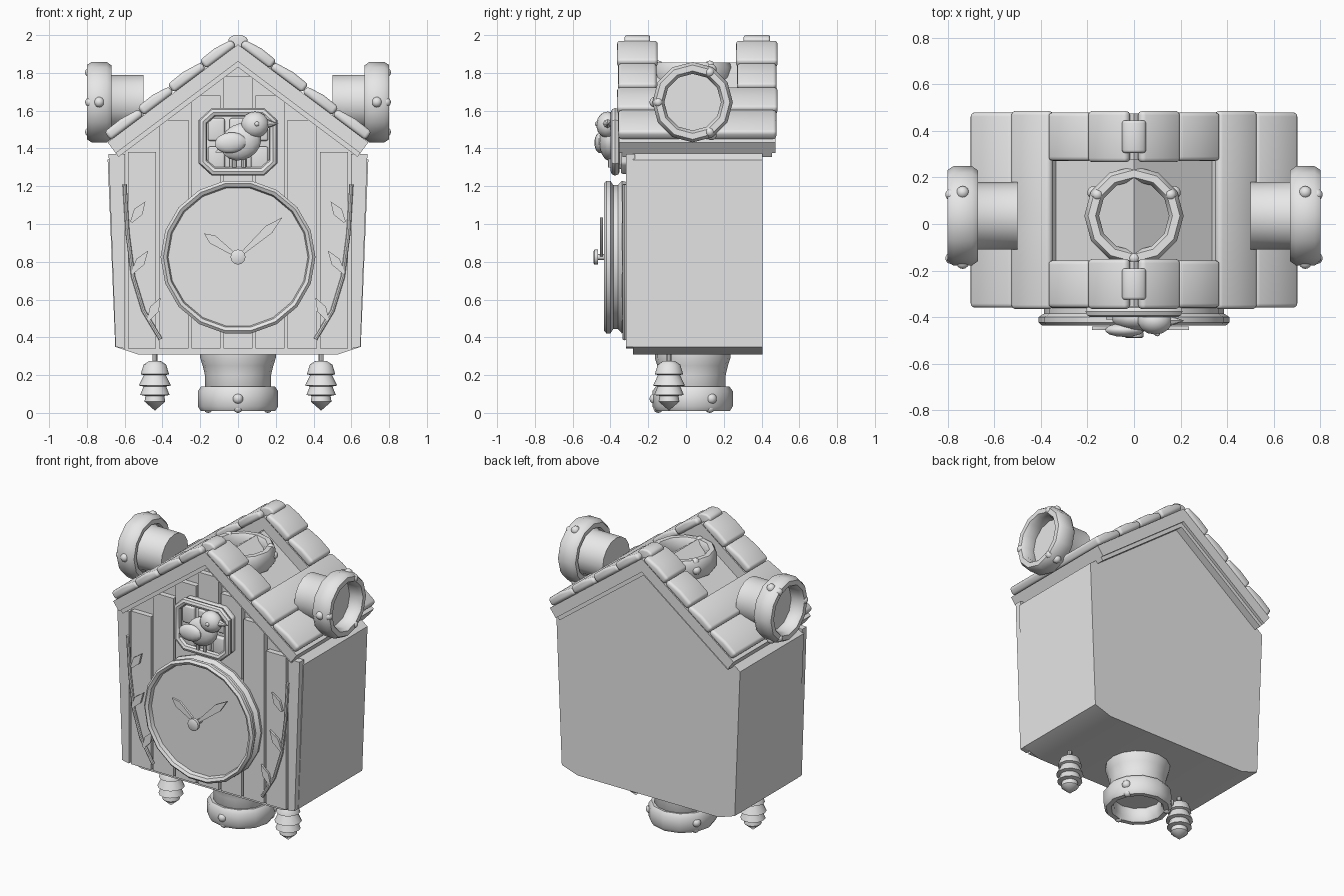
import bpy, bmesh, math
from mathutils import Matrix, Vector

cube = bpy.data.objects.get("Cube")
if cube:
    bpy.data.objects.remove(cube)

grey = bpy.data.materials.new("plain_grey")
grey.use_nodes = True
grey.diffuse_color = (0.8, 0.8, 0.8, 1)
grey.node_tree.nodes["Principled BSDF"].inputs["Base Color"].default_value = (0.8, 0.8, 0.8, 1)
parts = []


def add(name, data, bevel=0):
    ob = bpy.data.objects.new(name, data)
    bpy.context.collection.objects.link(ob)
    data.materials.append(grey)
    parts.append(ob)
    if bevel:
        mod = ob.modifiers.new("bevel", "BEVEL")
        mod.width, mod.segments, mod.limit_method = bevel, 3, "ANGLE"
        mod.angle_limit = math.radians(40)
    return ob


def from_bmesh(name, bm, bevel=0):
    bmesh.ops.recalc_face_normals(bm, faces=bm.faces)
    me = bpy.data.meshes.new(name)
    bm.to_mesh(me)
    bm.free()
    return add(name, me, bevel)


def prism(name, outline, y0, y1, bevel=0):
    """Extrude an (x, z) outline from y0 to y1."""
    bm = bmesh.new()
    face = bm.faces.new([bm.verts.new((x, y0, z)) for x, z in outline])
    ext = bmesh.ops.extrude_face_region(bm, geom=[face])["geom"]
    bmesh.ops.translate(bm, vec=(0, y1 - y0, 0), verts=[v for v in ext if isinstance(v, bmesh.types.BMVert)])
    return from_bmesh(name, bm, bevel)


def box(x0, x1, z0, z1):
    return [(x0, z0), (x1, z0), (x1, z1), (x0, z1)]


def frame(loc, axis):
    """Matrix whose z follows axis; x points forward where it can."""
    z = Vector(axis)
    x = Vector((1, 0, 0)) if abs(z.y) > 0.9 else Vector((0, -1, 0))
    rot = Matrix((x, z.cross(x), z)).transposed().to_4x4()
    return Matrix.Translation(loc) @ rot


def lathe(name, profile, sides, mat, closed=False):
    """Revolve (radius, height) points round the local z of mat."""
    bm = bmesh.new()
    vs = [bm.verts.new((r, 0, h)) for r, h in profile]
    edges = [bm.edges.new(p) for p in zip(vs, vs[1:])]
    if closed:
        edges.append(bm.edges.new((vs[-1], vs[0])))
    bmesh.ops.spin(bm, geom=vs + edges, cent=(0, 0, 0), axis=(0, 0, 1), angle=math.tau, steps=sides)
    bmesh.ops.remove_doubles(bm, verts=bm.verts, dist=1e-4)
    bm.transform(mat)
    return from_bmesh(name, bm)


def ball(name, loc, size, tilt=0):
    bm = bmesh.new()
    bmesh.ops.create_uvsphere(bm, u_segments=14, v_segments=9, radius=1)
    bm.transform(Matrix.Translation(loc) @ Matrix.Rotation(tilt, 4, "Y") @ Matrix.Diagonal((*size, 1)))
    return from_bmesh(name, bm)


def tube(name, pts, radius, cyclic=False):
    cu = bpy.data.curves.new(name, "CURVE")
    cu.dimensions, cu.bevel_depth, cu.bevel_resolution = "3D", radius, 2
    cu.use_fill_caps = True
    sp = cu.splines.new("POLY")
    sp.points.add(len(pts) - 1)
    for p, co in zip(sp.points, pts):
        p.co = (*co, 1)
    sp.use_cyclic_u = cyclic
    return add(name, cu)


def blade(name, start, end, width, y0, y1, widest=0.6):
    """Flat pointed blade for clock hands and leaves."""
    a, b = Vector(start), Vector(end)
    side = Vector((a.y - b.y, b.x - a.x)).normalized() * width
    mid = a.lerp(b, widest)
    neck = side * 0.25
    prism(name, [a - neck, mid - side, b, mid + side, a + neck], y0, y1)


# Case with a chamfered base and gabled top
half = [(0.53, 0.31), (0.65, 0.35), (0.69, 1.34)]
prism("case", half + [(0, 1.855)] + [(-x, z) for x, z in reversed(half)], -0.28, 0.405)

# Front planks with stepped tops and narrow grooves
edges = [0.085, 0.255, 0.425, 0.59]
tops = [1.68, 1.55, 1.38]
prism("plank_middle", box(-0.077, 0.077, 0.34, 1.78), -0.317, -0.27)
for s in (1, -1):
    for a, b, top in zip(edges, edges[1:], tops):
        prism("plank", box(s * (a + 0.008), s * (b - 0.008), 0.34, top), -0.317, -0.27)
    prism("plank_outer", [(s * 0.598, 0.34), (s * 0.648, 0.35), (s * 0.685, 1.37), (s * 0.598, 1.37)], -0.317, -0.27)


# Roof: boards, trim and overlapping rounded shingles
def on_roof(x, lift):
    return (x + 0.6 * lift, 1.95 - 0.75 * x + 0.8 * lift)


def roof_strip(s, pts):
    return [(s * x, z) for x, z in pts]


front, back, whole = (-0.365, -0.15), (0.265, 0.485), (-0.365, 0.485)
rows = [0.01, 0.17, 0.34, 0.5, 0.675]
for s in (1, -1):
    for y0, y1 in (front, back):
        board = [(0, 1.95), on_roof(0.69, 0), on_roof(0.69, -0.072), (0, 1.86)]
        prism("roof_board", roof_strip(s, board), y0 + 0.01, y1 - 0.01)
        trim = [(0, 1.88), on_roof(0.69, -0.05), on_roof(0.69, -0.096), (0, 1.83)]
        prism("roof_trim", roof_strip(s, trim), y0 + 0.03, y1 - 0.03)
    low = [on_roof(0.38, 0), on_roof(0.69, 0), on_roof(0.69, -0.096), on_roof(0.38, -0.09)]
    prism("eave_board", roof_strip(s, low), front[0] + 0.03, back[1] - 0.03)
    for i, (a, b) in enumerate(zip(rows, rows[1:])):
        m = (a + b) / 2
        shingle = [on_roof(a, 0), on_roof(a, 0.042), on_roof(m, 0.058), on_roof(b, 0.055), on_roof(b, 0)]
        for y0, y1 in ((front, back) if i < 2 else (whole,)):
            grow = 0.006 * (i % 2)
            prism("shingle", roof_strip(s, shingle), y0 + grow, y1 - grow, 0.018)
for y0, y1 in (front, back):
    prism("ridge_cap", [(-0.055, 1.92), (0.055, 1.92), (0.05, 1.985), (0.02, 2.0), (-0.02, 2.0), (-0.05, 1.985)],
          y0 + 0.04, y1 - 0.04, 0.012)

# Pipes with riveted collars: two sides, roof and base
collar = [(0.15, 0.20), (0.162, 0.175), (0.195, 0.17), (0.213, 0.195),
          (0.213, 0.275), (0.197, 0.30), (0.165, 0.30), (0.15, 0.275)]


def pipe(name, loc, axis, wall, capped=True):
    mat = frame(loc, axis)
    if capped:
        lathe(name + "_pipe", wall + [(0.16, 0.21), (0, 0.21)], 16, mat)
    lathe(name + "_collar", collar, 12, mat, closed=True)
    for k in range(3):
        turn = mat @ Matrix.Rotation(k * math.tau / 3, 4, "Z")
        ball(name + "_rim_rivet", turn @ Vector((0.2, 0, 0.235)), (0.028,) * 3)
        ball(name + "_face_rivet", turn @ Vector((0.182, 0, 0.285)), (0.025,) * 3)


straight = [(0, 0), (0.145, 0), (0.145, 0.18)]
pipe("left", (0.5, 0.035, 1.645), (1, 0, 0), straight)
pipe("right", (-0.5, 0.035, 1.645), (-1, 0, 0), straight)
pipe("roof", (0, 0.035, 1.555), (0, 0, 1), straight, capped=False)
pipe("base", (0, 0.035, 0.31), (0, 0, -1),
     [(0, -0.01), (0.2, -0.01), (0.2, 0.02), (0.187, 0.06), (0.175, 0.11), (0.175, 0.19)])

# Clock dial, hands and hub
dial = [(0, 0), (0.4, 0), (0.41, 0.04), (0.387, 0.06), (0.387, 0.085), (0.41, 0.1),
        (0.41, 0.122), (0.395, 0.135), (0.377, 0.125), (0.37, 0.1), (0, 0.1)]
lathe("dial", dial, 18, frame((0, -0.3, 0.825), (0, -1, 0)))
hub = [(0, 0), (0.015, 0), (0.015, 0.075), (0.04, 0.075), (0.04, 0.095), (0.03, 0.1), (0, 0.1)]
lathe("hub", hub, 12, frame((0, -0.39, 0.825), (0, -1, 0)))
blade("hour_hand", (0, 0.825), (-0.18, 0.95), 0.025, -0.455, -0.44, 0.75)
blade("minute_hand", (0, 0.825), (0.235, 1.035), 0.025, -0.455, -0.44, 0.7)

# Bird door: rounded frame, back plate and small panes
cut = [(0.2, 1.32), (0.14, 1.265), (-0.14, 1.265), (-0.2, 1.32),
       (-0.2, 1.55), (-0.14, 1.605), (0.14, 1.605), (0.2, 1.55)]
prism("door_plate", cut, -0.345, -0.3, 0.012)
tube("door_frame", [(x * 0.93, -0.375, 1.435 + (z - 1.435) * 0.92) for x, z in cut], 0.024, True)
for x in (-0.115, 0, 0.115):
    for z in (1.35, 1.5):
        prism("door_pane", box(x - 0.045, x + 0.045, z - 0.06, z + 0.06), -0.375, -0.34, 0.012)

# Bird
ball("bird_body", (0.015, -0.405, 1.435), (0.115, 0.055, 0.095), -0.5)
ball("bird_head", (0.09, -0.415, 1.525), (0.075, 0.06, 0.07))
ball("bird_wing", (-0.04, -0.455, 1.43), (0.085, 0.03, 0.055), -0.1)
ball("bird_eye", (0.1, -0.47, 1.53), (0.013, 0.012, 0.013))
lathe("bird_beak", [(0, 0), (0.028, 0), (0, 0.07)], 8, frame((0.145, -0.415, 1.53), (1, 0, 0)))
blade("bird_tail", (0, 1.43), (-0.12, 1.38), 0.03, -0.41, -0.385)
for x in (-0.02, 0.03):
    tube("bird_leg", [(x, -0.4, 1.37), (x, -0.4, 1.3)], 0.012)

# Side branches with leaves, and hanging cone weights
cone = [(0, 0.27), (0.03, 0.275), (0.06, 0.255), (0.075, 0.205), (0.058, 0.2), (0.085, 0.145), (0.06, 0.14),
        (0.078, 0.095), (0.05, 0.09), (0.055, 0.06), (0, 0.012)]
for s in (1, -1):
    stem = [(0.6, 1.21), (0.585, 0.95), (0.555, 0.72), (0.5, 0.54), (0.41, 0.39)]
    tube("branch", [(s * x, -0.325, z) for x, z in stem], 0.011)
    for x, z, tip_x, tip_z in ((0.565, 1.01, 0.49, 1.12), (0.56, 0.74, 0.475, 0.86), (0.475, 0.49, 0.41, 0.61)):
        blade("leaf", (s * x, z), (s * tip_x, tip_z), 0.026, -0.34, -0.325, 0.5)
    lathe("cone_weight", cone, 12, Matrix.Translation((s * 0.44, -0.09, 0)))
    tube("weight_chain", [(s * 0.44, -0.09, 0.26), (s * 0.44, -0.09, 0.33)], 0.013)

# Turn curves into meshes and smooth the rounded parts
bpy.ops.object.select_all(action="DESELECT")
for ob in parts:
    ob.select_set(True)
bpy.context.view_layer.objects.active = parts[0]
bpy.ops.object.convert(target="MESH")
bpy.ops.object.shade_smooth_by_angle(angle=math.radians(40))
